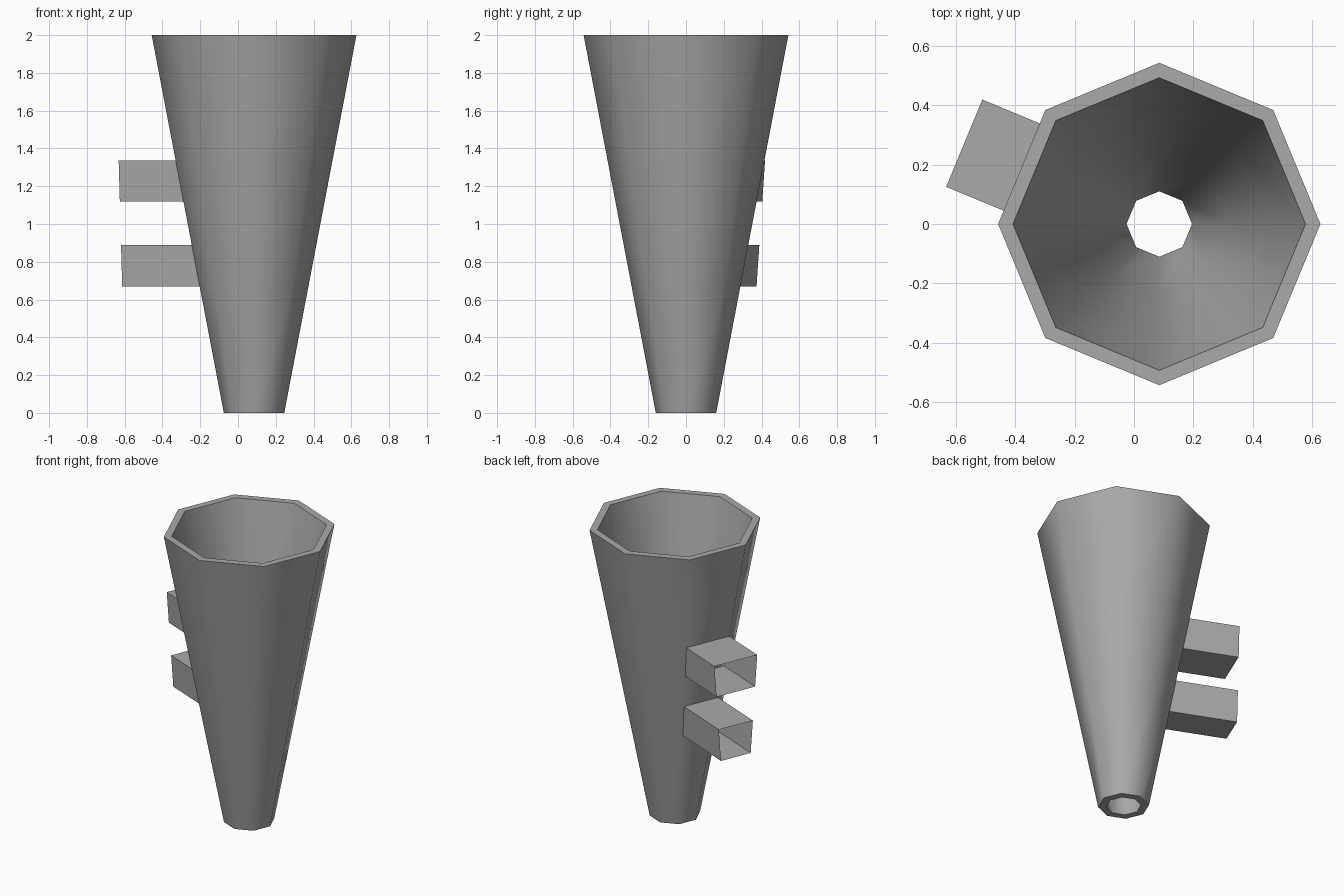
import bpy, bmesh, math

cube = bpy.data.objects.get("Cube")
if cube:
    bpy.data.objects.remove(cube, do_unlink=True)

CX = 0.085                       # cone axis
BOTTOM_R, TOP_R, HEIGHT, WALL = 0.16, 0.542, 2.0, 0.05
SIDES = 8
REACH = 0.71                     # distance from axis to bracket ends
BANDS = {"upper_bracket": (1.12, 1.335), "lower_bracket": (0.67, 0.89)}
BRACKET_SIDE = 3                 # octagon side carrying the brackets

grey = bpy.data.materials.new("plain grey")
grey.use_nodes = True
colour = (0.4, 0.4, 0.4, 1)
grey.diffuse_color = colour
grey.node_tree.nodes["Principled BSDF"].inputs["Base Color"].default_value = colour


def radius(z):
    return BOTTOM_R + (TOP_R - BOTTOM_R) * z / HEIGHT


def corner(i, r, z):
    a = math.tau * i / SIDES
    return (CX + r * math.cos(a), r * math.sin(a), z)


def make_object(name, bm):
    mesh = bpy.data.meshes.new(name)
    bm.to_mesh(mesh)
    bm.free()
    mesh.materials.append(grey)
    obj = bpy.data.objects.new(name, mesh)
    bpy.context.collection.objects.link(obj)
    return obj


# Hollow octagonal cone, open through both ends and behind each bracket
bm = bmesh.new()
levels = sorted([0, HEIGHT] + [z for band in BANDS.values() for z in band])
outer = [[bm.verts.new(corner(i, radius(z), z)) for i in range(SIDES)] for z in levels]
inner = [[bm.verts.new(corner(i, radius(z) - WALL, z)) for i in range(SIDES)] for z in levels]
for k in range(len(levels) - 1):
    for i in range(SIDES):
        j = (i + 1) % SIDES
        if not (i == BRACKET_SIDE and (levels[k], levels[k + 1]) in BANDS.values()):
            bm.faces.new((outer[k][i], outer[k][j], outer[k + 1][j], outer[k + 1][i]))
        bm.faces.new((inner[k][j], inner[k][i], inner[k + 1][i], inner[k + 1][j]))
for i in range(SIDES):
    j = (i + 1) % SIDES
    bm.faces.new((outer[-1][i], outer[-1][j], inner[-1][j], inner[-1][i]))
    bm.faces.new((outer[0][j], outer[0][i], inner[0][i], inner[0][j]))
cone = make_object("cone_body", bm)
bpy.ops.object.select_all(action="DESELECT")
cone.select_set(True)
bpy.context.view_layer.objects.active = cone
bpy.ops.object.shade_smooth_by_angle(angle=math.radians(60))

# Open-ended thin sleeves drawn straight out from the cone side
angle = math.tau * (BRACKET_SIDE + 0.5) / SIDES
for name, (low, high) in BANDS.items():
    bm = bmesh.new()
    near, far = [], []
    for i, z in ((0, low), (1, low), (1, high), (0, high)):
        x, y, _ = corner(BRACKET_SIDE + i, radius(z), z)
        push = REACH - radius(z) * math.cos(math.pi / SIDES)
        near.append(bm.verts.new((x, y, z)))
        far.append(bm.verts.new((x + push * math.cos(angle), y + push * math.sin(angle), z)))
    for a in range(4):
        b = (a + 1) % 4
        bm.faces.new((near[a], near[b], far[b], far[a]))
    make_object(name, bm)
